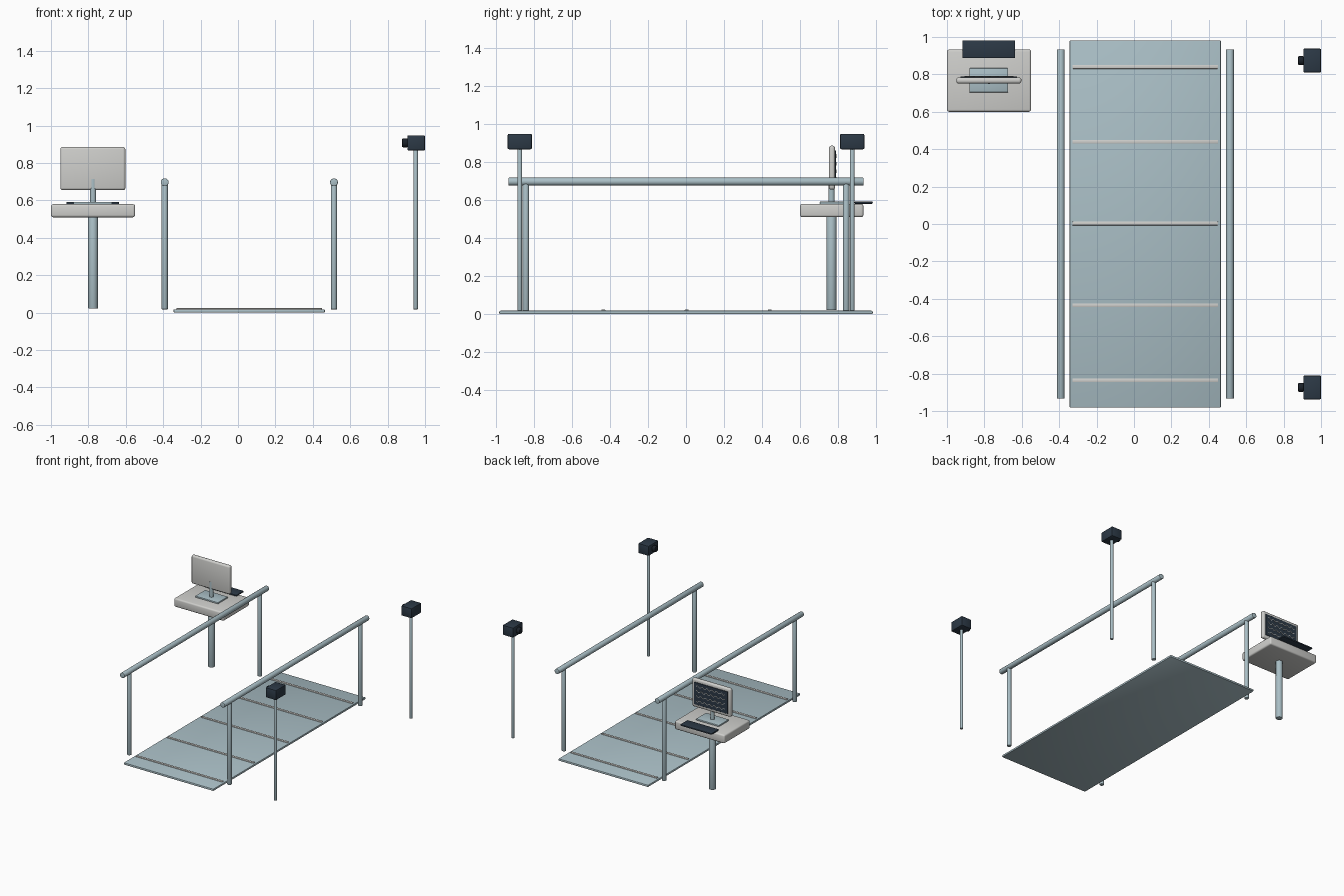
import bpy, math
from mathutils import Vector

if "Cube" in bpy.data.objects:
    bpy.data.objects.remove(bpy.data.objects["Cube"])


def srgb(r, g, b):
    f = lambda c: c / 12.92 if c <= 0.04045 else ((c + 0.055) / 1.055) ** 2.4
    return (f(r / 255), f(g / 255), f(b / 255), 1)


def material(name, rgb):
    m = bpy.data.materials.new(name)
    m.diffuse_color = srgb(*rgb)
    m.use_nodes = True
    m.node_tree.nodes["Principled BSDF"].inputs["Base Color"].default_value = m.diffuse_color
    return m


BLUE = material("pale_blue_grey", (170, 191, 198))
GREY = material("light_grey", (207, 207, 204))
DARK = material("dark_navy", (44, 57, 70))
BLACK = material("lens_black", (27, 34, 42))


def finish(obj, name, mat):
    obj.name = name
    obj.data.materials.append(mat)
    bpy.ops.object.shade_smooth_by_angle(angle=math.radians(35))
    return obj


def box(name, mat, x, y, z, bevel=0.0, segments=2):
    """Box from (min, max) ranges, with rounded edges."""
    bpy.ops.mesh.primitive_cube_add(
        size=1, location=[sum(r) / 2 for r in (x, y, z)])
    obj = bpy.context.object
    obj.scale = [r[1] - r[0] for r in (x, y, z)]
    bpy.ops.object.transform_apply(location=False, rotation=False, scale=True)
    if bevel:
        mod = obj.modifiers.new("round", 'BEVEL')
        mod.width, mod.segments = bevel, segments
        bpy.ops.object.modifier_apply(modifier=mod.name)
    return finish(obj, name, mat)


def rod(name, mat, a, b, radius, sides=24, bevel=0.0):
    """Cylinder running from point a to point b."""
    a, b = Vector(a), Vector(b)
    bpy.ops.mesh.primitive_cylinder_add(
        vertices=sides, radius=radius, depth=(b - a).length, location=(a + b) / 2,
        rotation=(b - a).to_track_quat('Z', 'Y').to_euler())
    obj = bpy.context.object
    if bevel:
        mod = obj.modifiers.new("round", 'BEVEL')
        mod.width, mod.segments = bevel, 2
        bpy.ops.object.modifier_apply(modifier=mod.name)
    return finish(obj, name, mat)


# Walkway mat with cross strips
box("walkway_mat", BLUE, (-0.345, 0.465), (-0.982, 0.982), (0, 0.018), 0.006)
for i, y in enumerate((-0.836, -0.434, 0.003, 0.44, 0.84)):
    box(f"mat_strip_{i}", GREY, (-0.33, 0.45), (y - 0.01, y + 0.01), (0.012, 0.024), 0.003)

# Handrails on posts
for side, x in (("left", -0.392), ("right", 0.513)):
    rod(f"{side}_handrail", BLUE, (x, -0.933, 0.697), (x, 0.933, 0.697), 0.021, bevel=0.003)
    for end, y in (("front", -0.842), ("back", 0.842)):
        rod(f"{side}_{end}_post", BLUE, (x, y, 0.018), (x, y, 0.69), 0.017, bevel=0.002)

# Cameras on thin poles, lenses towards the walkway
for end, y in (("front", -0.874), ("back", 0.874)):
    rod(f"{end}_camera_pole", BLUE, (0.95, y, 0.018), (0.95, y, 0.875), 0.0125, bevel=0.002)
    box(f"{end}_camera_body", DARK, (0.905, 1.0), (y - 0.064, y + 0.064), (0.867, 0.948), 0.007)
    rod(f"{end}_camera_lens", BLACK, (0.876, y, 0.908), (0.91, y, 0.908), 0.024, bevel=0.008)

# Desk on a single column
CX = -0.775
box("desk_top", GREY, (-1.0, -0.55), (0.6, 0.933), (0.51, 0.58), 0.012, 3)
rod("desk_column", BLUE, (CX, 0.765, 0.022), (CX, 0.765, 0.52), 0.026, bevel=0.003)
box("keyboard", DARK, (-0.918, -0.635), (0.887, 0.982), (0.58, 0.592), 0.004)

# Monitor, facing the back
box("monitor_base", BLUE, (-0.88, -0.673), (0.703, 0.833), (0.578, 0.592), 0.005)
rod("monitor_neck", BLUE, (CX, 0.765, 0.585), (CX, 0.765, 0.715), 0.0165)
box("monitor_case", GREY, (-0.95, -0.602), (0.751, 0.784), (0.655, 0.886), 0.013, 3)
box("monitor_screen", DARK, (-0.927, -0.625), (0.781, 0.788), (0.68, 0.861), 0.001, 1)

# Wavy signal traces: thin flat zigzag ribbons on the screen
N, HALF, WIDTH = 24, 0.13, 0.0022
for row in range(4):
    z0 = 0.711 + row * 0.04
    verts, faces = [], []
    for i in range(N + 1):
        x = CX - HALF + 2 * HALF * i / N
        z = z0 + 0.008 * math.sin(i * math.pi / 2 + row)
        verts += [(x, 0.789, z - WIDTH), (x, 0.789, z + WIDTH)]
        if i:
            k = 2 * i
            faces.append((k - 2, k - 1, k + 1, k))
    mesh = bpy.data.meshes.new("signal_trace")
    mesh.from_pydata(verts, [], faces)
    mesh.materials.append(GREY)
    trace = bpy.data.objects.new(f"signal_trace_{row}", mesh)
    bpy.context.collection.objects.link(trace)
    mod = trace.modifiers.new("thickness", 'SOLIDIFY')
    mod.thickness, mod.offset = 0.003, 0
